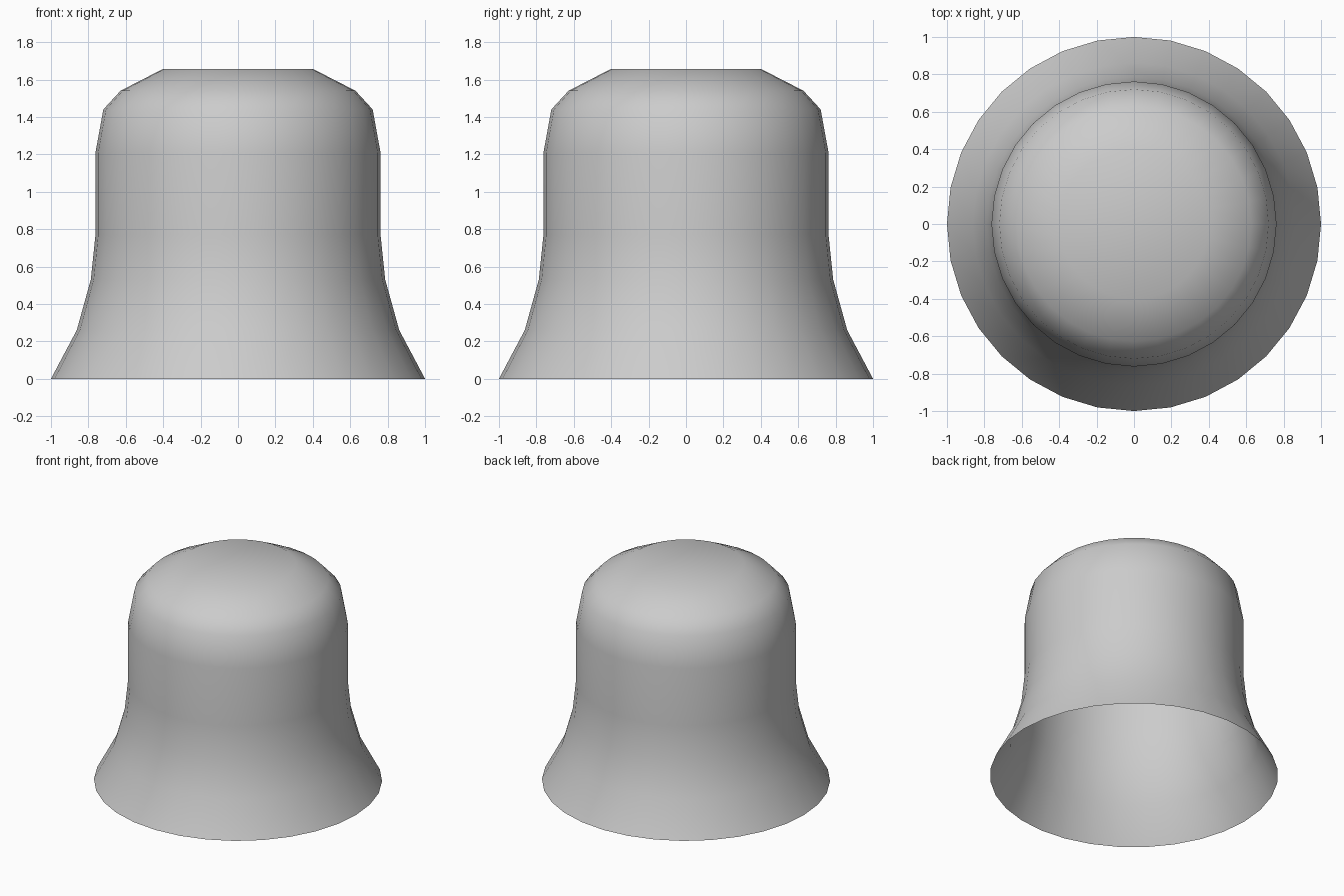
import bpy, bmesh
from math import cos, sin, pi

if "Cube" in bpy.data.objects:
    bpy.data.objects.remove(bpy.data.objects["Cube"])

SIDES = 32
# Bell silhouette: (radius, height) from the flared rim up to the crown
PROFILE = [(1.0, 0.0), (0.862, 0.26), (0.787, 0.53), (0.762, 0.77),
           (0.762, 1.21), (0.72, 1.44), (0.628, 1.54), (0.40, 1.657)]

bm = bmesh.new()
rings = [[bm.verts.new((r * cos(2 * pi * i / SIDES), r * sin(2 * pi * i / SIDES), z))
          for i in range(SIDES)] for r, z in PROFILE]

# Wall of the bell, open at the bottom
for low, high in zip(rings, rings[1:]):
    for i in range(SIDES):
        j = (i + 1) % SIDES
        bm.faces.new((low[i], low[j], high[j], high[i]))

# Flat crown
crown = bm.verts.new((0, 0, PROFILE[-1][1]))
for i in range(SIDES):
    bm.faces.new((rings[-1][i], rings[-1][(i + 1) % SIDES], crown))

for f in bm.faces:
    f.smooth = True
mesh = bpy.data.meshes.new("bell_shell")
bm.to_mesh(mesh)
bm.free()
bell = bpy.data.objects.new("bell_shell", mesh)
bpy.context.collection.objects.link(bell)
